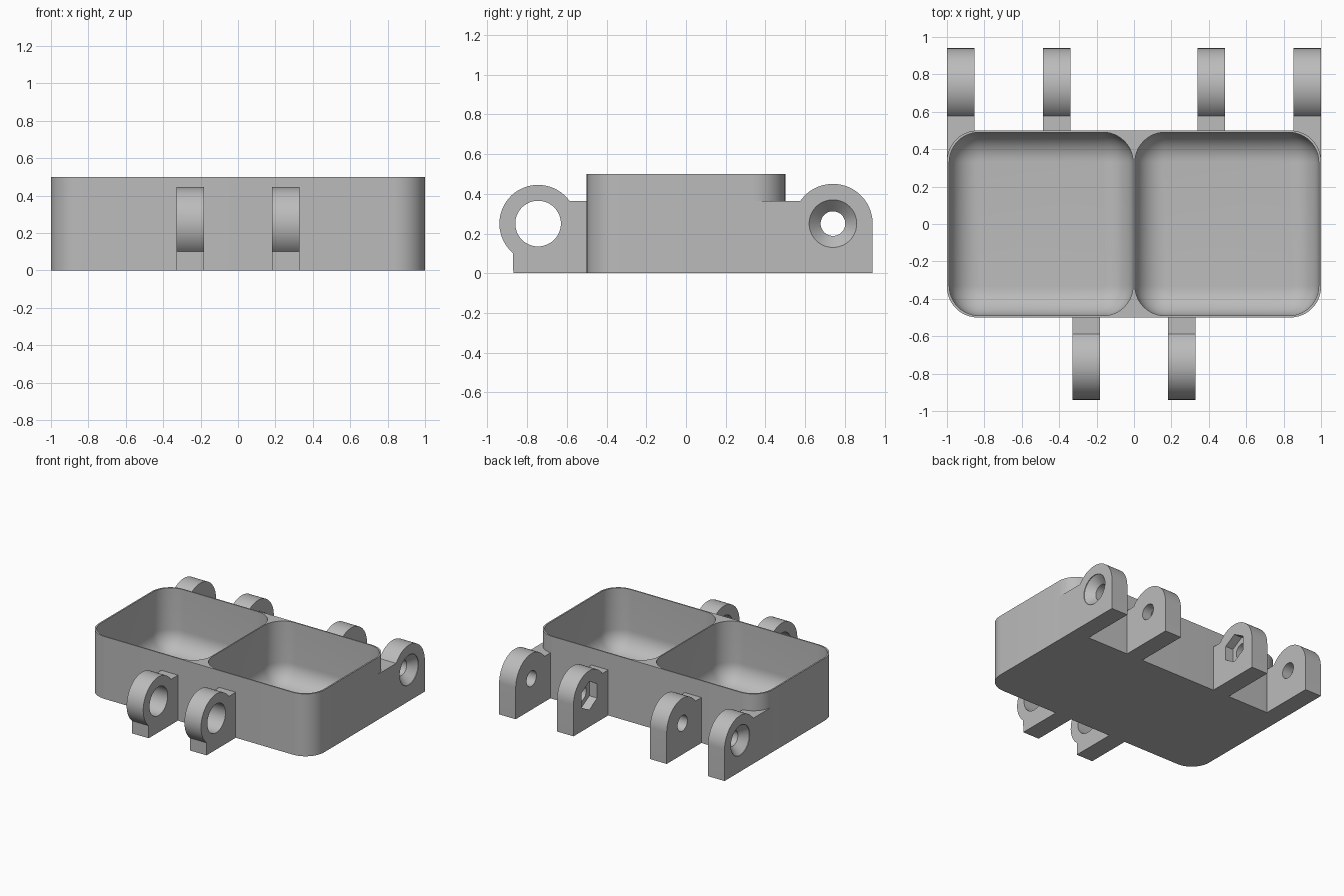
import bpy, bmesh
from math import sin, cos, pi, radians

if "Cube" in bpy.data.objects:
    bpy.data.objects.remove(bpy.data.objects["Cube"], do_unlink=True)

grey = bpy.data.materials.new("plain grey")
grey.use_nodes = True
COLOUR = (0.5, 0.5, 0.5, 1)
grey.diffuse_color = COLOUR
grey.node_tree.nodes["Principled BSDF"].inputs["Base Color"].default_value = COLOUR


def loft(name, rings):
    """Solid made by joining a list of equal-length point rings."""
    bm = bmesh.new()
    loops = [[bm.verts.new(p) for p in ring] for ring in rings]
    n = len(loops[0])
    for a, b in zip(loops, loops[1:]):
        for i in range(n):
            j = (i + 1) % n
            bm.faces.new((a[i], a[j], b[j], b[i]))
    bm.faces.new(loops[0])
    bm.faces.new(loops[-1])
    bmesh.ops.recalc_face_normals(bm, faces=bm.faces)
    mesh = bpy.data.meshes.new(name)
    bm.to_mesh(mesh)
    bm.free()
    mesh.materials.append(grey)
    obj = bpy.data.objects.new(name, mesh)
    bpy.context.collection.objects.link(obj)
    return obj


def rounded_rect(cx, hx, hy, r, z, steps=12):
    ring = []
    for k, (sx, sy) in enumerate([(1, 1), (-1, 1), (-1, -1), (1, -1)]):
        for i in range(steps + 1):
            a = pi / 2 * (k + i / steps)
            ring.append((cx + sx * (hx - r) + r * cos(a), sy * (hy - r) + r * sin(a), z))
    return ring


def arc(cy, cz, r, start, end, steps=32):
    angles = [radians(start + (end - start) * i / steps) for i in range(steps + 1)]
    return [(cy + r * cos(a), cz + r * sin(a)) for a in angles]


def prism(name, profile, x0, x1):
    return loft(name, [[(x, y, z) for y, z in profile] for x in (x0, x1)])


def bore(cy, stations, sides=48):
    """Cutter along x; stations are (x, radius)."""
    return loft("bore_cutter", [
        [(x, cy + r * sin(2 * pi * i / sides), 0.25 + r * cos(2 * pi * i / sides))
         for i in range(sides)] for x, r in stations])


def finish(obj, cutters):
    bpy.ops.object.select_all(action='DESELECT')
    obj.select_set(True)
    bpy.context.view_layer.objects.active = obj
    for c in cutters:
        mod = obj.modifiers.new("cut", 'BOOLEAN')
        mod.operation, mod.solver, mod.object = 'DIFFERENCE', 'EXACT', c
        bpy.ops.object.modifier_apply(modifier=mod.name)
    bpy.ops.object.shade_smooth_by_angle(angle=radians(30))


# Rounded pocket cutters, with a fillet where wall meets floor
FILLET, FLOOR = 0.155, 0.015
pockets = []
for side in (-1, 1):
    rings = []
    for i in range(13):
        a = pi / 2 * i / 12
        inset = FILLET * (1 - sin(a))
        z = FLOOR + FILLET * (1 - cos(a))
        rings.append(rounded_rect(side * 0.4965, 0.4915 - inset, 0.49 - inset, 0.16 - inset, z))
    rings.append(rounded_rect(side * 0.4965, 0.4915, 0.49, 0.16, 0.6))
    pockets.append(loft("pocket_cutter", rings))

# Two-compartment tray
tray = loft("tray", [rounded_rect(0, 1, 0.5, 0.165, z) for z in (0, 0.5)])
finish(tray, pockets)

# Hinge lugs
BACK, FRONT, TOP = 0.74, -0.745, 0.365
back_arc = arc(BACK, 0.25, 0.2, 0, 145)
front_arc = arc(FRONT, 0.25, 0.195, 230, 36)
bores = []
for side, word in ((1, "left"), (-1, "right")):
    # Outer back lug: fills the tray corner, countersunk on the outside
    profile = [(0.335, 0), (0.94, 0)] + back_arc + [(0.335, TOP)]
    lug = prism("back_outer_lug_" + word, profile, side * 0.853, side)
    hole = bore(BACK, [(side * 0.8, 0.062), (side * 0.935, 0.062),
                       (side * 0.995, 0.12), (side * 1.05, 0.12)])
    finish(lug, pockets + [hole])
    bores.append(hole)

    # Inner back lug: screw hole and hexagonal nut recess facing the middle
    profile = [(0.495, 0), (0.94, 0)] + back_arc + [(0.495, TOP)]
    lug = prism("back_inner_lug_" + word, profile, side * 0.34, side * 0.487)
    hole = bore(BACK, [(side * 0.3, 0.062), (side * 0.55, 0.062)])
    nut = bore(BACK, [(side * 0.3, 0.115), (side * 0.41, 0.115)], sides=6)
    finish(lug, [hole, nut])
    bores += [hole, nut]

    # Front lug: wide plain bore
    profile = [(-0.495, 0), (-0.87, 0)] + front_arc + [(-0.495, TOP)]
    lug = prism("front_lug_" + word, profile, side * 0.183, side * 0.33)
    hole = bore(FRONT, [(side * 0.1, 0.115), (side * 0.4, 0.115)])
    finish(lug, [hole])
    bores.append(hole)

for cutter in pockets + bores:
    bpy.data.objects.remove(cutter, do_unlink=True)
